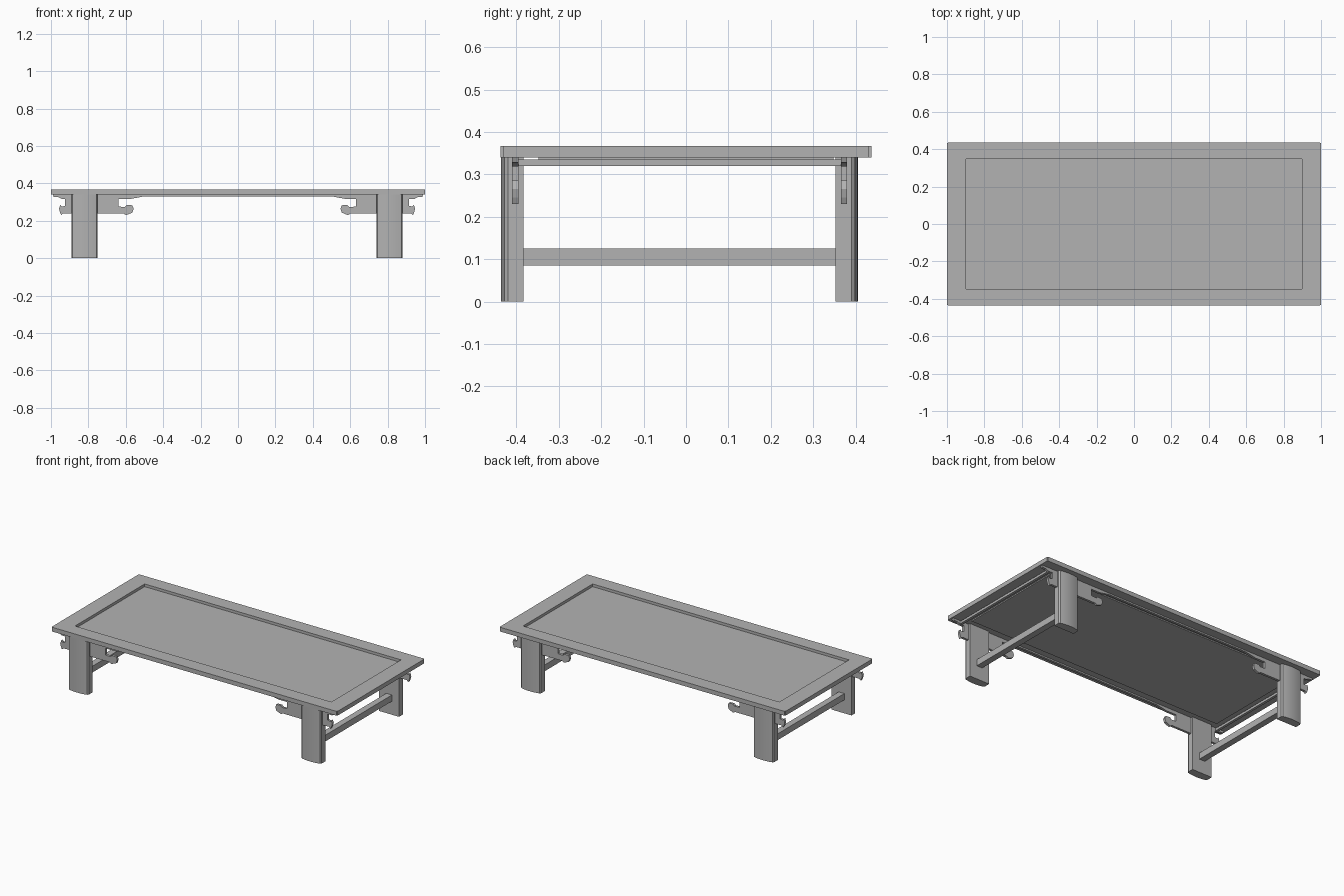
import bpy
import bmesh
import math
from mathutils import Vector

if "Cube" in bpy.data.objects:
    bpy.data.objects.remove(bpy.data.objects["Cube"])

grey = bpy.data.materials.new("plain grey")
grey.use_nodes = True
colour = (0.45, 0.45, 0.45, 1)
grey.diffuse_color = colour
grey.node_tree.nodes["Principled BSDF"].inputs["Base Color"].default_value = colour

SHIFT_X, SHIFT_Y = -0.005, -0.015   # the base sits slightly off centre
TOP_Z = 0.367
UNDER_Z = 0.34


def finish(name, bm):
    bmesh.ops.recalc_face_normals(bm, faces=bm.faces)
    mesh = bpy.data.meshes.new(name)
    bm.to_mesh(mesh)
    bm.free()
    mesh.materials.append(grey)
    obj = bpy.data.objects.new(name, mesh)
    bpy.context.collection.objects.link(obj)
    return obj


def prism(name, points, direction):
    """Extrude a closed outline of 3D points along a direction."""
    bm = bmesh.new()
    face = bm.faces.new([bm.verts.new(p) for p in points])
    new = bmesh.ops.extrude_face_region(bm, geom=[face])["geom"]
    bmesh.ops.translate(bm, vec=Vector(direction),
                        verts=[v for v in new if isinstance(v, bmesh.types.BMVert)])
    return finish(name, bm)


def box(name, x0, x1, y0, y1, z0, z1):
    return prism(name, [(x0, y0, z0), (x1, y0, z0), (x1, y1, z0), (x0, y1, z0)],
                 (0, 0, z1 - z0))


# Top frame: a slab with a rectangular opening and softened corners
bm = bmesh.new()
rings = []
for hx, hy in ((1, 0.437), (0.897, 0.348)):
    for z in (UNDER_Z, TOP_Z):
        rings.append([bm.verts.new((sx * hx, sy * hy, z))
                      for sx, sy in ((-1, -1), (1, -1), (1, 1), (-1, 1))])
low_out, high_out, low_in, high_in = rings
for a, b in ((low_out, high_out), (high_out, high_in), (high_in, low_in), (low_in, low_out)):
    for i in range(4):
        j = (i + 1) % 4
        bm.faces.new((a[i], a[j], b[j], b[i]))
corners = [e for e in bm.edges if set(e.verts) <= set(low_out + high_out)
           and abs(e.verts[0].co.z - e.verts[1].co.z) > 0.01]
bmesh.ops.bevel(bm, geom=corners, offset=0.005, segments=2, affect='EDGES')
finish("top_frame", bm)

# Sunken panel
box("top_panel", -0.897, 0.897, -0.348, 0.348, 0.333, 0.35)

# Outlines: (distance from leg, height)
inner_hook = [(-0.02, 0.33), (0.11, 0.33), (0.11, 0.276), (0.145, 0.274), (0.155, 0.285),
              (0.185, 0.283), (0.192, 0.265), (0.185, 0.244), (0.152, 0.23),
              (0.14, 0.238), (-0.02, 0.238)]
outer_hook = [(-0.02, 0.33), (0.035, 0.33), (0.035, 0.28), (0.052, 0.276), (0.06, 0.285),
              (0.067, 0.265), (0.062, 0.245), (0.055, 0.23), (0.045, 0.24), (-0.02, 0.24)]
apron_half = [(0.99, UNDER_Z), (0.985, 0.328), (0.96, 0.326), (0.945, 0.318),
              (0.57, 0.318), (0.5, 0.331)]
apron = apron_half + [(-x, z) for x, z in reversed(apron_half)]

for sy, depth in ((-1, "front"), (1, "back")):
    # Long apron with a shallow arch
    y = SHIFT_Y + sy * 0.38
    prism(depth + "_apron", [(x, y, z) for x, z in apron], (0, sy * 0.015, 0))
    for sx, side in ((-1, "right"), (1, "left")):
        tag = depth + "_" + side
        cx = SHIFT_X + sx * 0.815
        # Leg: flat inside, gently bowed outside
        ly = SHIFT_Y + sy * 0.368
        outline = [(-0.07, 0), (-0.07, 0.037)]
        for i in range(9):
            t = -0.064 + 0.016 * i
            outline.append((t, 0.053 - 0.008 * (t / 0.064) ** 2))
        outline += [(0.07, 0.037), (0.07, 0)]
        leg = prism(tag + "_leg", [(cx + u, ly + sy * v, 0) for u, v in outline],
                    (0, 0, UNDER_Z))
        bpy.ops.object.select_all(action='DESELECT')
        leg.select_set(True)
        bpy.context.view_layer.objects.active = leg
        bpy.ops.object.shade_smooth_by_angle(angle=math.radians(20))
        # Hooked brackets either side of the leg
        for name, hook, way in (("inner", inner_hook, -sx), ("outer", outer_hook, sx)):
            prism(tag + "_" + name + "_bracket",
                  [(cx + way * (0.07 + u), y, z) for u, z in hook], (0, sy * 0.015, 0))

# Stretchers between the legs and slim rails under each end
for sx, side in ((-1, "right"), (1, "left")):
    cx = SHIFT_X + sx * 0.815
    box(side + "_stretcher", cx - 0.02, cx + 0.02, SHIFT_Y - 0.37, SHIFT_Y + 0.37, 0.085, 0.125)
    rx = sx * 0.935
    box(side + "_end_rail", rx - 0.008, rx + 0.008, SHIFT_Y - 0.385, SHIFT_Y + 0.385, 0.32, 0.335)
